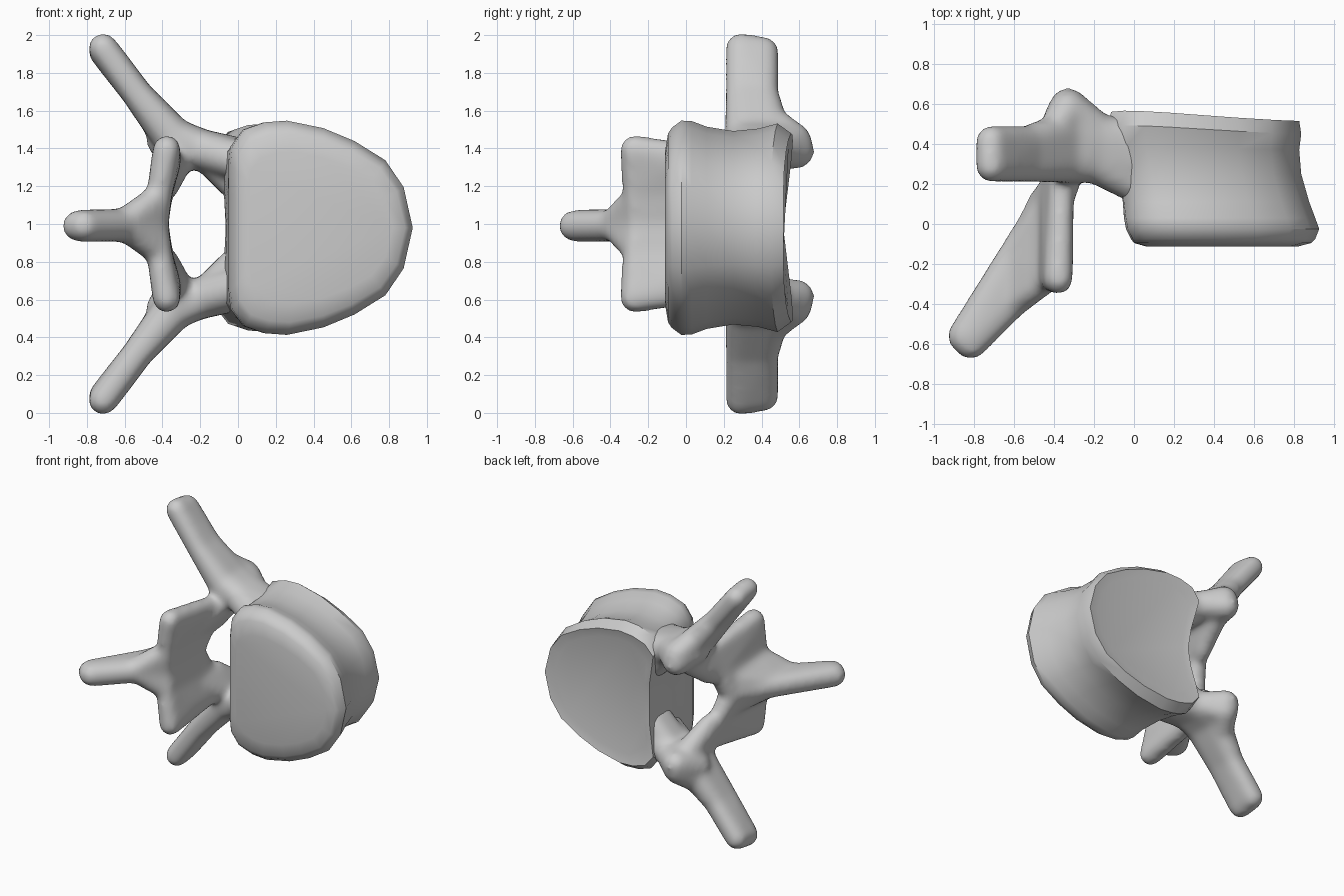
import bpy, bmesh
from mathutils import Matrix

cube = bpy.data.objects.get("Cube")
if cube:
    bpy.data.objects.remove(cube, do_unlink=True)

bone = bpy.data.materials.new("bone_grey")
bone.use_nodes = True
GREY = (0.6, 0.6, 0.6, 1)
bone.diffuse_color = GREY
bone.node_tree.nodes["Principled BSDF"].inputs["Base Color"].default_value = GREY


def finish(name, bm):
    bmesh.ops.recalc_face_normals(bm, faces=bm.faces)
    mesh = bpy.data.meshes.new(name)
    bm.to_mesh(mesh)
    bm.free()
    mesh.materials.append(bone)
    obj = bpy.data.objects.new(name, mesh)
    bpy.context.collection.objects.link(obj)
    bpy.ops.object.select_all(action='DESELECT')
    obj.select_set(True)
    bpy.context.view_layer.objects.active = obj
    return obj


# Vertebral body: a rounded D outline lofted from front rim to back rim
half = [(0, 0), (0, .3), (0, .58), (.01, .76), (.08, .92), (.19, .985), (.31, 1),
        (.51, .93), (.68, .81), (.85, .63), (.95, .38), (1, 0)]
outline = half + [(u, -v) for u, v in half[-2:0:-1]]
# y, left x, right x, half height, depth of the canal hollow, backward sweep of the left corners
sections = [(-.112, .06, .82, .4, 0, 0), (-.095, 0, .885, .5, 0, 0), (-.075, -.015, .905, .53, 0, 0),
            (-.025, -.04, .925, .567, 0, 0), (.03, -.05, .905, .565, 0, 0),
            (.11, -.06, .875, .535, .01, 0), (.25, -.09, .835, .512, .03, 0),
            (.37, -.115, .825, .525, .05, .02), (.45, -.13, .835, .552, .07, .05),
            (.515, -.125, .825, .5, .07, .06), (.503, -.05, .75, .43, .04, .05)]
bm = bmesh.new()
rings = []
for y, x0, x1, h, hollow, sweep in sections:
    ring = []
    for u, v in outline:
        dent = hollow * max(0, 1 - (v / .75) ** 2) * (1 - u) ** 4
        back = sweep * (1 - u) * abs(v)
        ring.append(bm.verts.new((x0 + (x1 - x0) * u + dent, y + back, .98 + h * v)))
    rings.append(ring)
n = len(outline)
for a, b in zip(rings, rings[1:]):
    for i in range(n):
        j = (i + 1) % n
        bm.faces.new((a[i], a[j], b[j], b[i]))
bm.faces.new(rings[0])
bm.faces.new(rings[-1])
finish("vertebral_body", bm)
bpy.ops.object.shade_smooth_by_angle(angle=.7)


# Neural arch: hulls around groups of balls, mirrored about z = 1, then blended
arch = bmesh.new()


def add_hull(balls, mirror=True):
    for side in ((1, -1) if mirror else (1,)):
        part = bmesh.new()
        for x, y, z, r in balls:
            bmesh.ops.create_icosphere(part, subdivisions=2, radius=r,
                                       matrix=Matrix.Translation((x, y, 1 + side * z)))
        out = bmesh.ops.convex_hull(part, input=part.verts)
        junk = {e for e in out["geom_interior"] + out["geom_unused"]
                if isinstance(e, bmesh.types.BMVert)}
        bmesh.ops.delete(part, geom=list(junk), context='VERTS')
        bmesh.ops.recalc_face_normals(part, faces=part.faces)
        temp = bpy.data.meshes.new("temp")
        part.to_mesh(temp)
        part.free()
        arch.from_mesh(temp)
        bpy.data.meshes.remove(temp)


# Transverse processes
tip = [(-.715, .285, .934, .08), (-.715, .415, .915, .08)]
middle = [(-.535, .285, .69, .08), (-.535, .415, .69, .08)]
root = [(-.335, .31, .45, .11), (-.335, .46, .445, .11)]
add_hull(tip + middle)
add_hull(middle + root)
# Pedicles, flaring into the body
neck = [(-.2, .31, .395, .108), (-.2, .44, .395, .112)]
add_hull(root + neck)
add_hull(neck + [(.0, .3, .33, .13), (.0, .4, .33, .13)])
add_hull(neck[:1] + [(.03, .2, .33, .11)])
# Webs rounding the canal beside the body
add_hull([(-.13, .33, .33, .09), (-.13, .42, .33, .09), (.0, .33, .2, .09), (.0, .42, .2, .09)])
# Superior articular processes, with shoulders toward the pedicle and transverse process
knob = [(-.33, .59, .385, .095), (-.33, .57, .44, .1)]
add_hull(knob + [(-.33, .42, .42, .13), (-.2, .47, .4, .1), (-.4, .43, .44, .09)])
add_hull(knob[1:] + [(-.43, .41, .585, .075), (-.35, .43, .45, .11)])
# Laminae
upper = [(-.33, .28, .345, .09), (-.33, .46, .345, .09)]
side = [(-.405, .2, .17, .065), (-.415, -.27, .17, .07)]
ridge = [(-.45, .1, 0, .085), (-.45, -.25, 0, .085)]
add_hull(upper + side[:1] + [(-.4, .0, .2, .06), (-.38, .28, .18, .06)])
add_hull(side + ridge)
# Inferior articular processes
add_hull(side + [(-.378, -.275, .396, .078), (-.37, -.09, .325, .07), (-.36, .25, .33, .065)])
# Spinous process, flaring from the laminae
add_hull(ridge + [(-.43, -.27, .14, .07), (-.44, .08, .1, .07),
                  (-.61, -.39, 0, .08), (-.6, -.2, 0, .08)])
add_hull([(-.5, .0, -.005, .085), (-.49, -.27, -.005, .085),
          (-.85, -.56, -.01, .086), (-.815, -.595, -.01, .086)], False)

obj = finish("neural_arch", arch)
remesh = obj.modifiers.new("blend", 'REMESH')
remesh.mode = 'VOXEL'
remesh.voxel_size = .02
remesh.use_smooth_shade = True
smooth = obj.modifiers.new("soften", 'SMOOTH')
smooth.factor = .5
smooth.iterations = 16
